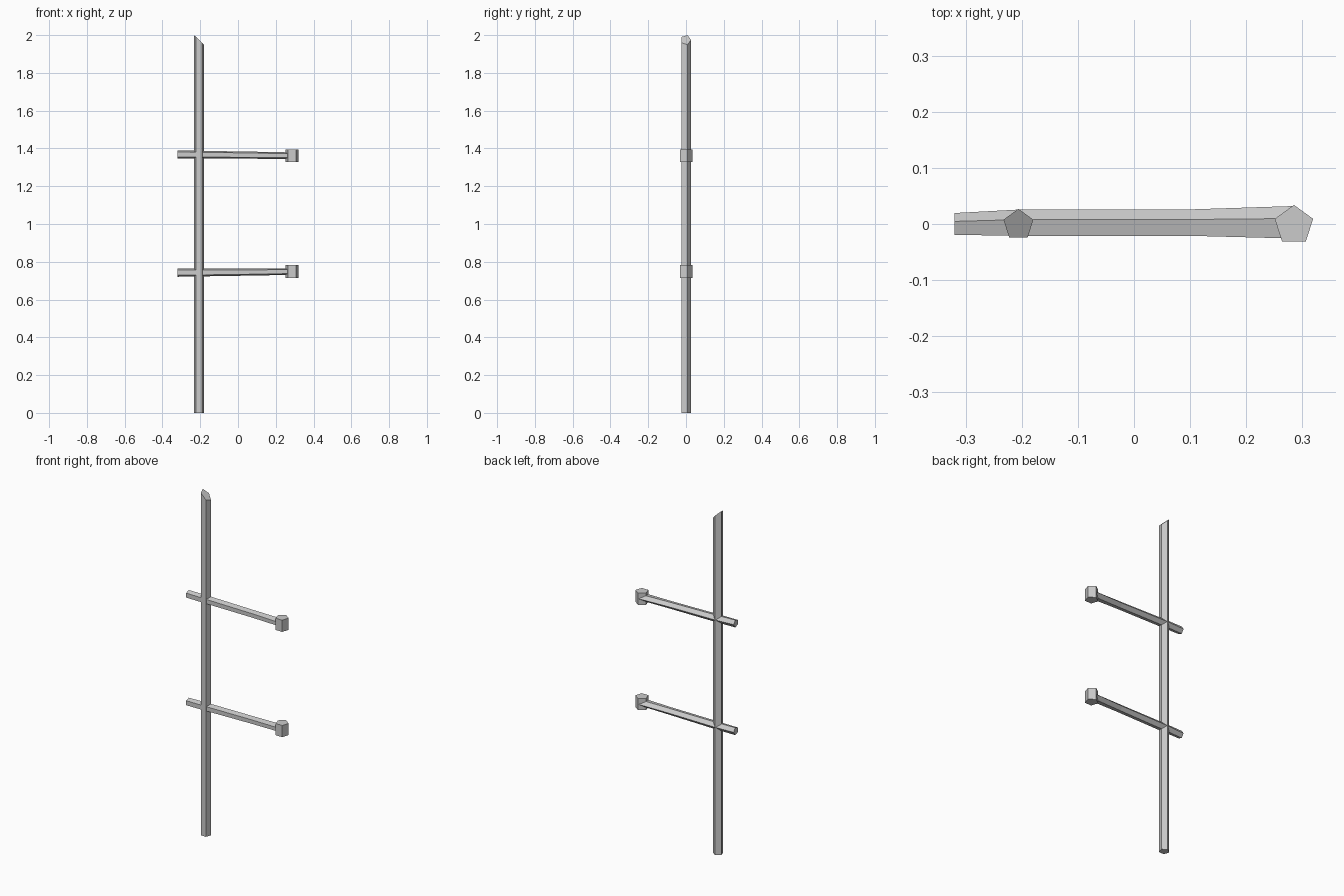
import bpy
import bmesh
from math import cos, sin, radians

if "Cube" in bpy.data.objects:
    bpy.data.objects.remove(bpy.data.objects["Cube"])

ANGLES = [radians(90 + 72 * i) for i in range(5)]
MID_Z = 1.055  # the two rails mirror each other about this height


def loft(name, rings):
    """Skin a list of five-point rings and close both ends."""
    bm = bmesh.new()
    loops = [[bm.verts.new(p) for p in ring] for ring in rings]
    for a, b in zip(loops, loops[1:]):
        for i in range(5):
            j = (i + 1) % 5
            bm.faces.new((a[i], a[j], b[j], b[i]))
    bm.faces.new(loops[0])
    bm.faces.new(loops[-1])
    bmesh.ops.recalc_face_normals(bm, faces=bm.faces)
    mesh = bpy.data.meshes.new(name)
    bm.to_mesh(mesh)
    bm.free()
    obj = bpy.data.objects.new(name, mesh)
    bpy.context.collection.objects.link(obj)
    return obj


def pentagon(x, y, r):
    """Upright pentagon outline with its point toward the back."""
    return [(x + r * cos(a), y + r * sin(a)) for a in ANGLES]


# Upright post with a slanted top
outline = pentagon(-0.206, -0.001, 0.028)
left = min(x for x, y in outline)
loft("post", [[(x, y, 0) for x, y in outline],
              [(x, y, 2 - 0.95 * (x - left)) for x, y in outline]])

# Rail sections: x, y centre, height offset, y radius, z radius
SECTIONS = [(-0.32, -0.002, 0.313, 0.0215, 0.0225),
            (-0.20, 0.0, 0.312, 0.026, 0.0215),
            (0.10, 0.0, 0.309, 0.026, 0.0195),
            (0.285, 0.0, 0.307, 0.032, 0.018)]

for level, side in (("upper", 1), ("lower", -1)):
    # Rail running through the post
    loft(level + "_rail",
         [[(x, y + ry * sin(a), MID_Z + side * (dz + rz * cos(a))) for a in ANGLES]
          for x, y, dz, ry, rz in SECTIONS])
    # End block
    cap = pentagon(0.285, -0.002, 0.036)
    zc = MID_Z + side * 0.306
    loft(level + "_end_block",
         [[(x, y, zc + h) for x, y in cap] for h in (-0.034, 0.034)])
